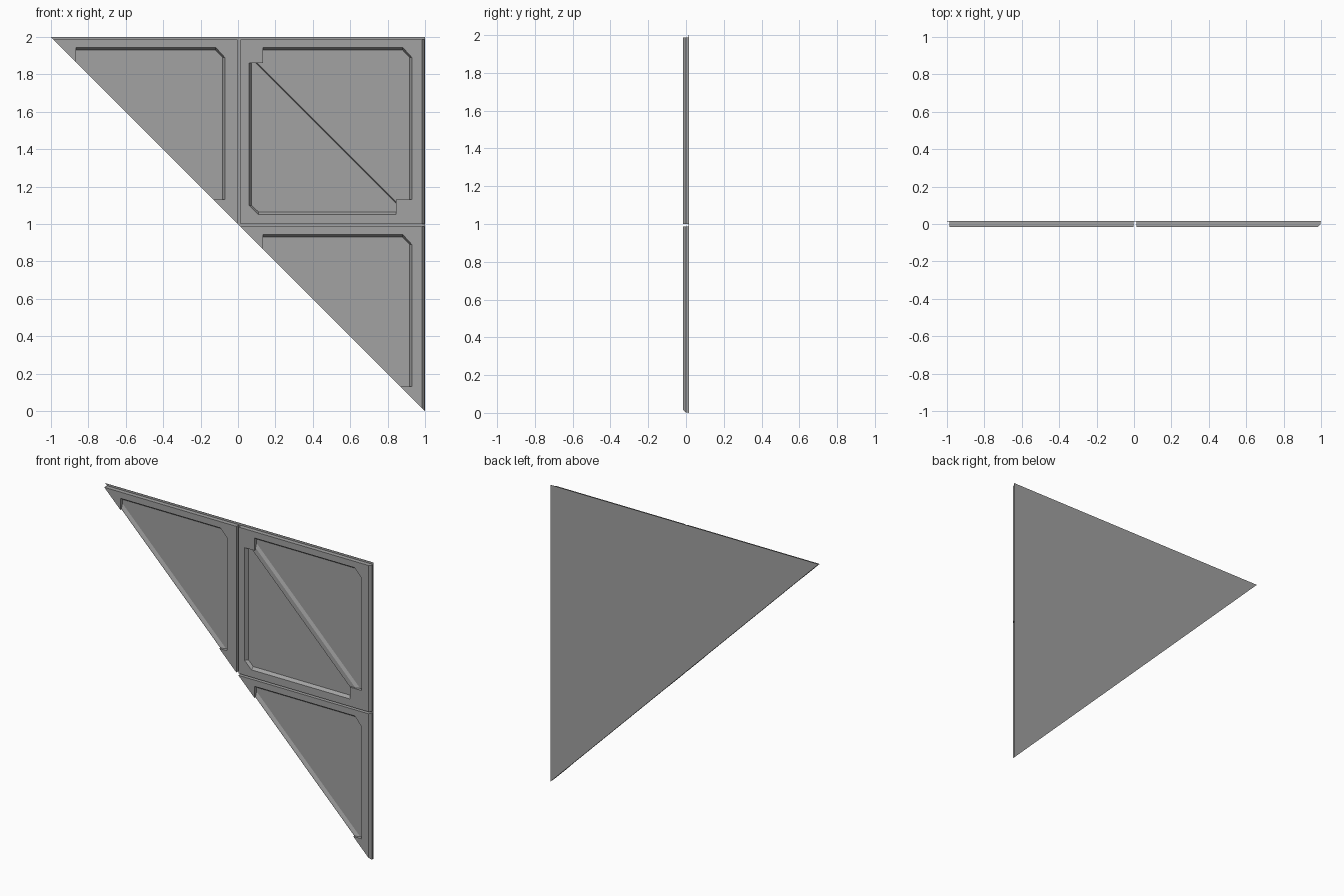
import bpy, bmesh
from mathutils import Vector

default = bpy.data.objects.get("Cube")
if default:
    bpy.data.objects.remove(default, do_unlink=True)

FRONT, FLOOR, BACK = -0.015, 0.006, 0.015

grey = bpy.data.materials.new("panel grey")
grey.use_nodes = True
colour = (0.36, 0.36, 0.36, 1)
grey.diffuse_color = colour
grey.node_tree.nodes["Principled BSDF"].inputs["Base Color"].default_value = colour


def loft(name, layers):
    """Closed solid through rings of 3D points with equal counts."""
    bm = bmesh.new()
    rings = [[bm.verts.new(p) for p in ring] for ring in layers]
    n = len(rings[0])
    for a, b in zip(rings, rings[1:]):
        for i in range(n):
            j = (i + 1) % n
            bm.faces.new((a[i], a[j], b[j], b[i]))
    bm.faces.new(rings[0])
    bm.faces.new(rings[-1][::-1])
    bmesh.ops.recalc_face_normals(bm, faces=bm.faces)
    mesh = bpy.data.meshes.new(name)
    bm.to_mesh(mesh)
    bm.free()
    mesh.materials.append(grey)
    obj = bpy.data.objects.new(name, mesh)
    bpy.context.collection.objects.link(obj)
    return obj


def clip_diagonal(obj):
    """Keep only the upper right half of a tile part."""
    bm = bmesh.new()
    bm.from_mesh(obj.data)
    bmesh.ops.bisect_plane(bm, geom=bm.verts[:] + bm.edges[:] + bm.faces[:],
                           plane_co=(1, 0, 0), plane_no=(1, 0, 1), clear_inner=True)
    bmesh.ops.holes_fill(bm, edges=[e for e in bm.edges if e.is_boundary])
    bmesh.ops.recalc_face_normals(bm, faces=bm.faces)
    bm.to_mesh(obj.data)
    bm.free()


def make_slab(name, sloped_side):
    def outline(right, y):
        return [(0.013, y, 0), (right, y, 0), (right, y, 0.987), (0.013, y, 0.987)]
    edge = 0.998
    slab = loft(name, [outline(0.984 if sloped_side else edge, FRONT),
                       outline(edge, 0), outline(edge, BACK)])
    # Recess with sloping walls and two notched corners
    rim = [(0.06, 0.1), (0.11, 0.05), (0.845, 0.05), (0.845, 0.13), (0.93, 0.13),
           (0.93, 0.89), (0.88, 0.945), (0.134, 0.945), (0.134, 0.86), (0.06, 0.86)]
    base = [(min(max(x, 0.073), 0.918), min(max(z, 0.064), 0.93)) for x, z in rim]
    cutter = loft("recess_cutter", [[(x, FRONT - 0.01, z) for x, z in rim],
                                    [(x, FRONT, z) for x, z in rim],
                                    [(x, FLOOR, z) for x, z in base]])
    cut = slab.modifiers.new("recess", "BOOLEAN")
    cut.operation, cut.solver, cut.object = "DIFFERENCE", "EXACT", cutter
    bpy.context.view_layer.objects.active = slab
    bpy.ops.object.modifier_apply(modifier=cut.name)
    bpy.data.objects.remove(cutter, do_unlink=True)
    return slab


def make_rail(name):
    # Low ridge along the diagonal, its ends inside the frame corners
    section = [(-0.033, FLOOR + 0.002), (-0.026, -0.004), (0.006, -0.004), (0.03, FLOOR + 0.002)]
    side = Vector((1, 0, 1)).normalized()
    ends = [Vector((0.1, 0, 0.9)), Vector((0.89, 0, 0.11))]
    return loft(name, [[end + side * s + Vector((0, y, 0)) for s, y in section] for end in ends])


# Three tiles: name, position, half tile, sloped outer side
for name, x, z, half, sloped in (("upper_right", -1, 1, True, False),
                                 ("upper_left", 0, 1, False, True),
                                 ("lower_left", 0, 0, True, True)):
    for part in (make_slab(name + "_frame", sloped), make_rail(name + "_rail")):
        if half:
            clip_diagonal(part)
        part.location = (x, 0, z)

# Backing sheet behind all tiles
loft("backing_sheet", [[(-1, y, 2), (1, y, 2), (1, y, 0)] for y in (BACK - 0.001, BACK + 0.0005)])
